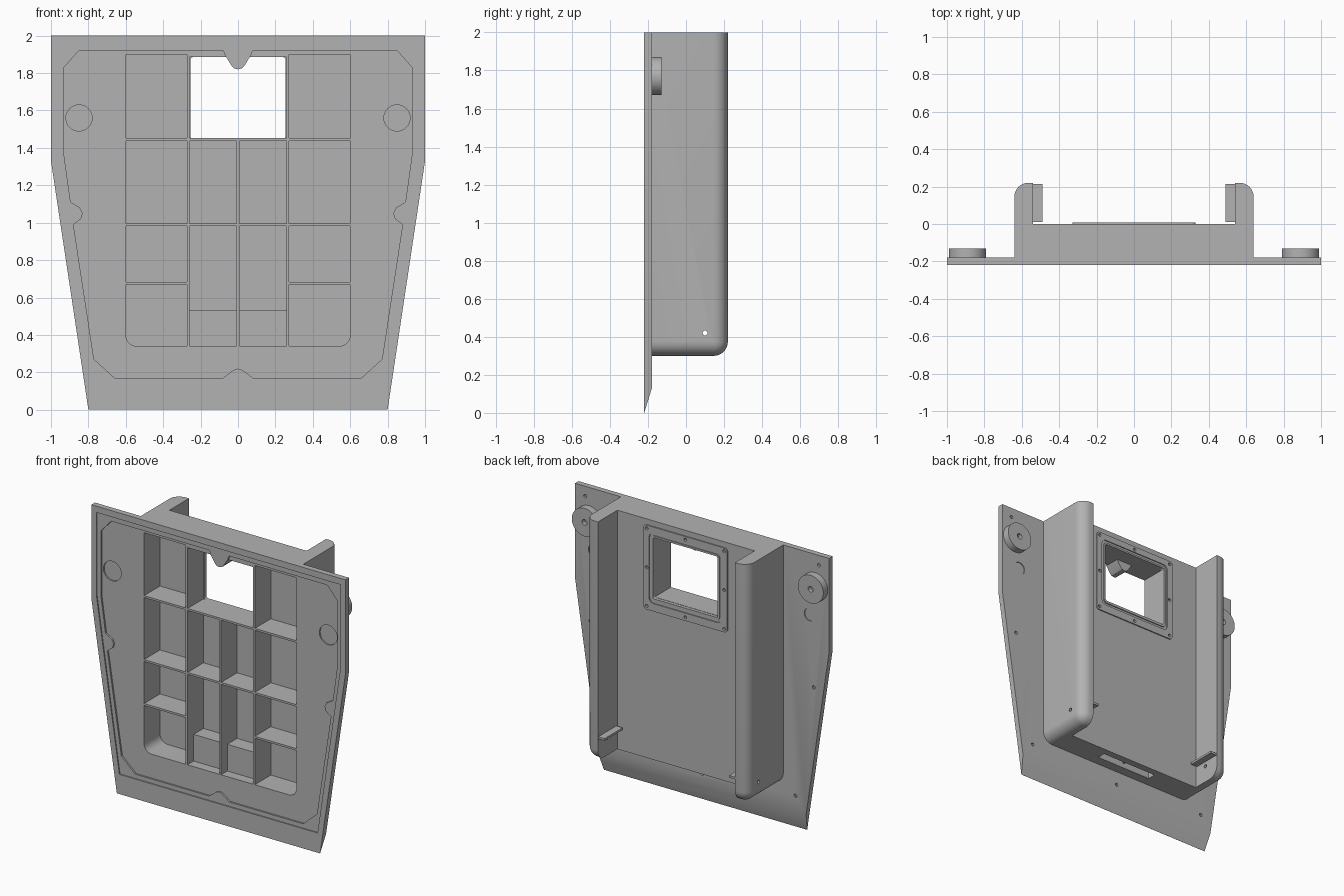
import bpy, bmesh, math
from mathutils import Vector

old = bpy.data.objects.get("Cube")
if old:
    bpy.data.objects.remove(old, do_unlink=True)

grey = bpy.data.materials.new("mid grey plastic")
grey.use_nodes = True
grey.diffuse_color = (0.45, 0.45, 0.45, 1)
grey.node_tree.nodes["Principled BSDF"].inputs["Base Color"].default_value = (0.45, 0.45, 0.45, 1)


def finish(name, bm):
    bmesh.ops.recalc_face_normals(bm, faces=bm.faces)
    me = bpy.data.meshes.new(name)
    bm.to_mesh(me)
    bm.free()
    me.materials.append(grey)
    ob = bpy.data.objects.new(name, me)
    bpy.context.collection.objects.link(ob)
    return ob


def prism(name, pts, y0, y1):
    """Extrude an x-z outline from y0 to y1."""
    bm = bmesh.new()
    face = bm.faces.new([bm.verts.new((x, y0, z)) for x, z in pts])
    ext = bmesh.ops.extrude_face_region(bm, geom=[face])["geom"]
    bmesh.ops.translate(bm, verts=[v for v in ext if isinstance(v, bmesh.types.BMVert)], vec=(0, y1 - y0, 0))
    return finish(name, bm)


def rect(x0, x1, z0, z1, r_low=0, r_top=0):
    """Rectangle outline with optional rounded corners."""
    pts = []
    for i, (x, z, r) in enumerate([(x1, z1, r_top), (x0, z1, r_top), (x0, z0, r_low), (x1, z0, r_low)]):
        sx, sz = (1, -1, -1, 1)[i], (1, 1, -1, -1)[i]
        if r == 0:
            pts.append((x, z))
            continue
        for k in range(7):
            a = math.pi / 2 * (i + k / 6)
            pts.append((x - sx * r + r * math.cos(a), z - sz * r + r * math.sin(a)))
    return pts


def circle(x, z, r, n=32):
    return [(x + r * math.cos(2 * math.pi * k / n), z + r * math.sin(2 * math.pi * k / n)) for k in range(n)]


def mirrored(half):
    """Close a right-hand outline, running bottom to top, with its reflection."""
    return half + [(-x, z) for x, z in reversed(half) if x > 0]


def box(name, x0, x1, y0, y1, z0, z1):
    return prism(name, rect(x0, x1, z0, z1), y0, y1)


def combine(ob, other, op):
    mod = ob.modifiers.new(op, "BOOLEAN")
    mod.operation, mod.object, mod.solver = op, other, "EXACT"
    bpy.context.view_layer.objects.active = ob
    bpy.ops.object.modifier_apply(modifier=mod.name)
    bpy.data.objects.remove(other, do_unlink=True)


def cut(ob, *args):
    combine(ob, prism("cutter", *args), "DIFFERENCE")


# Flange plate, tapering to a thin edge at the bottom
body = prism("housing_body", mirrored([(0.8, 0), (1, 1.33), (1, 2)]), -0.22, -0.18)
bm = bmesh.new()
for x in (-1.2, 1.2):
    for y, z in ((-0.22, -0.001), (-0.1, 0.389), (-0.1, -0.1), (-0.22, -0.1)):
        bm.verts.new((x, y, z))
bmesh.ops.convex_hull(bm, input=bm.verts)
combine(body, finish("bevel_cutter", bm), "DIFFERENCE")

# Rear box and the two projecting side legs
combine(body, box("rear_box", -0.56, 0.56, -0.19, 0, 0.3, 2), "UNION")
for s in (-1, 1):
    leg = box("leg", *sorted((s * 0.54, s * 0.64)), -0.19, 0.22, 0.3, 2)
    bm = bmesh.new()
    bm.from_mesh(leg.data)
    edges = []
    for e in bm.edges:
        m = (e.verts[0].co + e.verts[1].co) / 2
        flags = (abs(m.x) > 0.63, m.y > 0.21, m.z < 0.31)
        if sum(flags) == 2:
            edges.append(e)
    bmesh.ops.bevel(bm, geom=edges, offset=0.075, segments=8, profile=0.5, affect="EDGES")
    bm.to_mesh(leg.data)
    bm.free()
    combine(body, leg, "UNION")

# Raised frame round the window on the back
combine(body, prism("window_frame", rect(-0.33, 0.33, 1.36, 1.96, 0.025, 0.025), -0.01, 0.008), "UNION")

# Stepped recess in the front with notches for the screws
cut(body, mirrored([(0.78, 0.14), (0.96, 1.36), (0.96, 1.955)]), -0.3, -0.212)
cut(body, mirrored([(0, 0.22), (0.025, 0.212), (0.08, 0.17), (0.66, 0.17), (0.77, 0.27),
                    (0.88, 0.99), (0.84, 1.02), (0.83, 1.05), (0.845, 1.08), (0.895, 1.11),
                    (0.93, 1.36), (0.93, 1.83), (0.85, 1.92), (0.08, 1.92),
                    (0.03, 1.84), (0, 1.83)]), -0.3, -0.2)

# Tray cavity and window opening
cut(body, rect(-0.6, 0.6, 0.34, 1.9, 0.06), -0.3, -0.02)
cut(body, rect(-0.255, 0.255, 1.45, 1.885, 0.015, 0.015), -0.1, 0.1)

# Seal groove and screw holes on the window frame
ring = prism("groove", rect(-0.285, 0.285, 1.415, 1.915, 0.035, 0.035), 0.001, 0.1)
combine(ring, prism("core", rect(-0.268, 0.268, 1.432, 1.898, 0.025, 0.025), -0.1, 0.2), "DIFFERENCE")
combine(body, ring, "DIFFERENCE")
for x in (-0.305, 0, 0.305):
    for z in (1.385, 1.66, 1.937):
        if x or z != 1.66:
            cut(body, circle(x, z, 0.011, 12), -0.008, 0.1)

# Blind holes in the flange
cut(body, circle(0, 0.2, 0.012, 12), -0.195, -0.1)
for s in (-1, 1):
    for x, z in ((0.92, 1.93), (0.88, 1.05), (0.735, 0.24)):
        cut(body, circle(s * x, z, 0.012, 12), -0.195, -0.1)
    cut(body, circle(s * 0.85, 1.56, 0.07), -0.3, -0.19)
    cut(body, circle(s * 0.85, 1.56, 0.045), -0.186, -0.1)

# Cross hole through both legs
bm = bmesh.new()
bmesh.ops.create_cone(bm, cap_ends=True, segments=12, radius1=0.013, radius2=0.013, depth=2)
for v in bm.verts:
    v.co = Vector((v.co.z, v.co.x + 0.1, v.co.y + 0.42))
combine(body, finish("cross_hole", bm), "DIFFERENCE")

# Step in the lower middle cells, hollow from below
step = box("lower_step", -0.265, 0.265, -0.13, -0.015, 0.335, 0.53)
combine(body, step, "UNION")
combine(body, box("slot", -0.22, 0.22, -0.11, -0.05, 0.2, 0.5), "DIFFERENCE")

# Compartment dividers
t = 0.007
for name, x, top in (("left_divider", 0.265, 1.9), ("right_divider", -0.265, 1.9), ("middle_divider", 0, 1.45)):
    box(name, x - t, x + t, -0.2, -0.015, 0.335, top)
for name, z in (("upper_shelf", 1.445), ("middle_shelf", 0.99)):
    box(name, -0.602, 0.602, -0.199, -0.015, z - t, z + t)
for s, side in ((1, "left"), (-1, "right")):
    box(side + "_lower_shelf", *sorted((s * 0.265, s * 0.602)), -0.199, -0.015, 0.677 - t, 0.677 + t)
box("window_lintel", -0.265, 0.265, -0.199, -0.015, 1.885, 1.902)

# Screw boss above the window
prism("top_boss", mirrored([(0, 1.82), (0.02, 1.825), (0.035, 1.84), (0.075, 1.905)]), -0.212, -0.1)

# Round mounting pads and small leg ledges
for s, side in ((1, "left"), (-1, "right")):
    pad = prism(side + "_mounting_pad", circle(s * 0.89, 1.77, 0.1, 48), -0.181, -0.13)
    cut(pad, circle(s * 0.89, 1.77, 0.02, 16), -0.16, 0)
    box(side + "_leg_ledge", *sorted((s * 0.49, s * 0.545)), 0.012, 0.215, 0.455, 0.47)

bpy.ops.object.select_all(action="DESELECT")
for ob in bpy.context.scene.objects:
    if ob.type == "MESH":
        ob.select_set(True)
        bpy.context.view_layer.objects.active = ob
bpy.ops.object.shade_smooth_by_angle(angle=math.radians(30))
